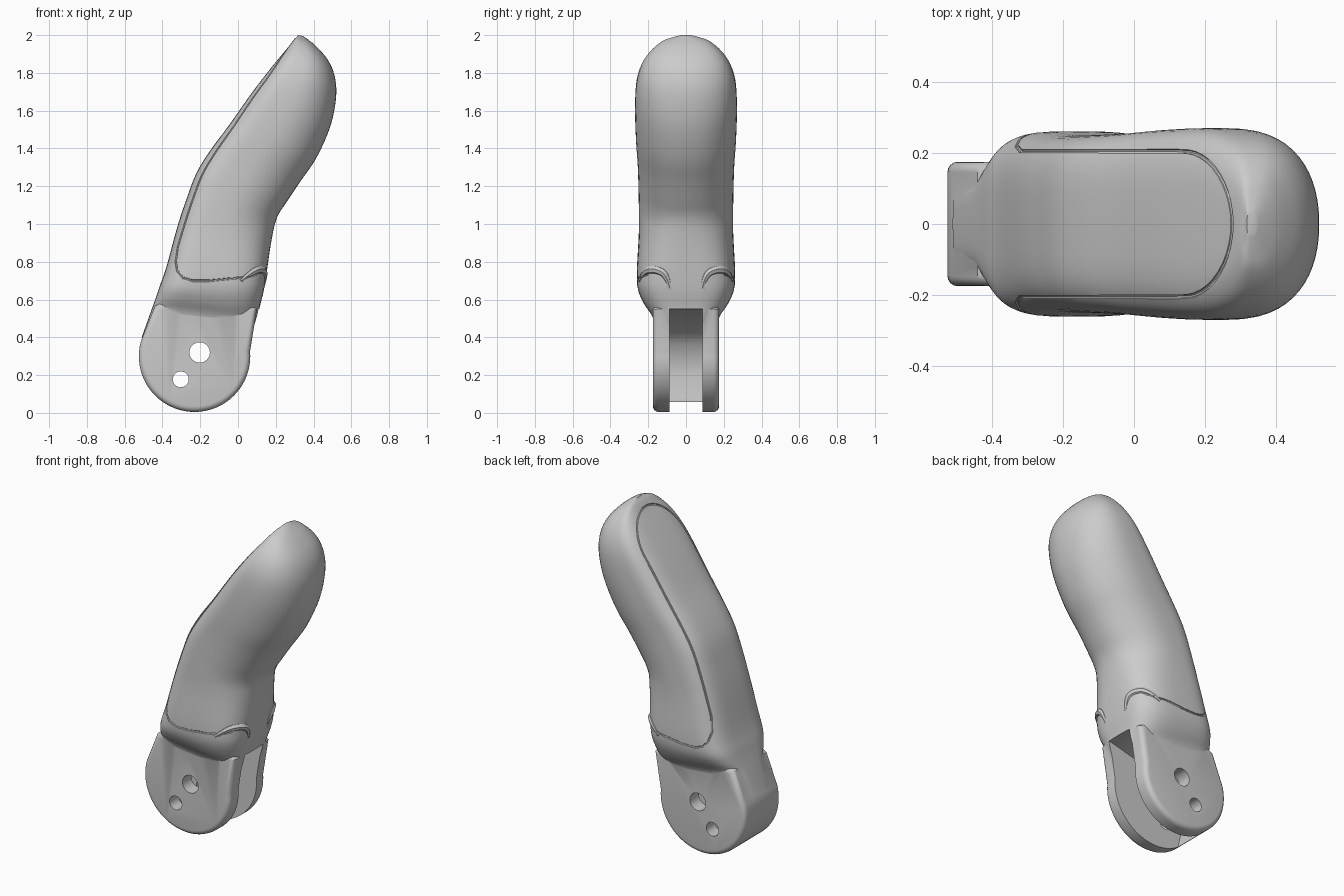
import bpy, bmesh, math
from mathutils import Vector
from mathutils.bvhtree import BVHTree

if "Cube" in bpy.data.objects:
    bpy.data.objects.remove(bpy.data.objects["Cube"])


def mesh_object(name, bm):
    bmesh.ops.recalc_face_normals(bm, faces=bm.faces)
    me = bpy.data.meshes.new(name)
    bm.to_mesh(me)
    bm.free()
    ob = bpy.data.objects.new(name, me)
    bpy.context.collection.objects.link(ob)
    return ob


def plate(name, profile, half, bevel=0):
    """Extrude an (x, z) outline along y, optionally rounding its rims."""
    bm = bmesh.new()
    f = bm.faces.new([bm.verts.new((x, -half, z)) for x, z in profile])
    ext = bmesh.ops.extrude_face_region(bm, geom=[f])["geom"]
    for v in ext:
        if isinstance(v, bmesh.types.BMVert):
            v.co.y = half
    if bevel:
        rim = [e for e in bm.edges if abs(e.verts[0].co.y - e.verts[1].co.y) < 1e-5]
        bmesh.ops.bevel(bm, geom=rim, offset=bevel, segments=4, profile=0.5, affect='EDGES')
    return mesh_object(name, bm)


def arc(cx, cz, r, a0, a1, n):
    return [(cx + r * math.cos(math.radians(a0 + (a1 - a0) * i / n)),
             cz + r * math.sin(math.radians(a0 + (a1 - a0) * i / n))) for i in range(n + 1)]


def tube(name, pts, radius, radii=None, kind='POLY'):
    cu = bpy.data.curves.new(name, 'CURVE')
    cu.dimensions = '3D'
    cu.bevel_depth, cu.bevel_resolution, cu.use_fill_caps = radius, 2, True
    sp = cu.splines.new(kind)
    sp.points.add(len(pts) - 1)
    if kind == 'NURBS':
        sp.use_endpoint_u, sp.order_u = True, 3
    for i, p in enumerate(pts):
        sp.points[i].co = (*p, 1)
        sp.points[i].radius = radii[i] if radii else 1
    ob = bpy.data.objects.new(name, cu)
    bpy.context.collection.objects.link(ob)
    activate(ob)
    bpy.ops.object.convert(target='MESH')
    return bpy.context.object


def activate(ob):
    bpy.ops.object.select_all(action='DESELECT')
    ob.select_set(True)
    bpy.context.view_layer.objects.active = ob


def combine(ob, other, op):
    activate(ob)
    m = ob.modifiers.new(op, 'BOOLEAN')
    m.operation, m.solver, m.object = op, 'EXACT', other
    bpy.ops.object.modifier_apply(modifier=m.name)
    bpy.data.objects.remove(other)


# Handle sections: back x,z, front x,z, half width
SECTIONS = [
    (-.51, .40, .075, .40, .160), (-.46, .54, .10, .48, .176), (-.435, .61, .115, .56, .225),
    (-.415, .67, .135, .64, .255), (-.38, .77, .15, .73, .260), (-.32, .99, .175, .90, .250),
    (-.27, 1.14, .205, 1.03, .250), (-.22, 1.27, .26, 1.12, .252), (-.15, 1.385, .33, 1.225, .256),
    (-.05, 1.52, .415, 1.35, .265), (.07, 1.69, .49, 1.52, .270), (.15, 1.795, .52, 1.68, .262),
    (.21, 1.87, .51, 1.79, .235), (.26, 1.93, .475, 1.87, .190), (.295, 1.975, .42, 1.935, .130),
    (.31, 1.99, .38, 1.97, .080), (.318, 2.0, .345, 1.995, .030)]


def spline(a, b, c, d, t):
    return [0.5 * (2 * q + (r - p) * t + (2 * p - 5 * q + 4 * r - s) * t * t
                   + (3 * q - p - 3 * r + s) * t ** 3) for p, q, r, s in zip(a, b, c, d)]


def power(v, n):
    return math.copysign(abs(v) ** (2 / n), v)


# Lofted handle: flat back, rounded front
bm = bmesh.new()
rings, N, STEPS = [], 56, 4
last = len(SECTIONS) - 1
for k in range(last * STEPS + 1):
    i = min(k // STEPS, last - 1)
    bx, bz, fx, fz, w = spline(SECTIONS[max(i - 1, 0)], SECTIONS[i], SECTIONS[i + 1],
                               SECTIONS[min(i + 2, last)], k / STEPS - i)
    front_n = 2.2 + 1.3 * max(0, min(1, (1.1 - bz) / 0.4))
    ring = []
    for j in range(N):
        a = 2 * math.pi * j / N
        c, s = math.cos(a), math.sin(a)
        n = front_n if c > 0 else 3.8
        u = 0.42 + power(c, n) * (0.58 if c > 0 else 0.42)
        ring.append(bm.verts.new((bx + (fx - bx) * u, w * power(s, n), bz + (fz - bz) * u)))
    rings.append(ring)
for r0, r1 in zip(rings, rings[1:]):
    for j in range(N):
        bm.faces.new((r0[j], r0[(j + 1) % N], r1[(j + 1) % N], r1[j]))
bm.faces.new(rings[0])
bm.faces.new(rings[-1])
bm.normal_update()
surface = BVHTree.FromBMesh(bm)
handle = mesh_object("handle", bm)


def hit(origin, direction):
    return surface.ray_cast(Vector(origin), Vector(direction))[0]


# Seam path between back panel and grip, traced on the handle surface
half = [hit((x, 2, z), (0, -1, 0)) for x, z in
        [(.10, .735), (.05, .72), (-.05, .71), (-.15, .70), (-.24, .70), (-.29, .715),
         (-.32, .75), (-.33, .80)]]
half += [hit((-2, .205, z), (1, 0, 0)) for z in [.88 + .06 * i for i in range(15)]]
half += [hit((-2, y, z), (1, 0, 0)) for y, z in arc(0, 1.745, .205, 5, 90, 10)]
seam_path = half + [Vector((p.x, -p.y, p.z)) for p in reversed(half[:-1])]

# Raised lips above the fork opening
lips = []
for side in (1, -1):
    pts = [hit((2, side * y, z), (-1, 0, 0)) + Vector((-.008, 0, 0)) for y, z in
           [(.245, .70), (.215, .755), (.15, .76), (.10, .73), (.085, .66)]]
    lips.append(tube("lip", pts, .024, (.4, 1, 1, .9, .4), 'NURBS'))

# Fork with round lower end
fork = plate("fork", arc(-.23, .3, .295, 165, 365, 40) + [(.10, .55), (.03, .60), (-.38, .60), (-.44, .565)],
             .175, .03)
combine(handle, fork, 'UNION')
for lip in lips:
    combine(handle, lip, 'UNION')

# Slot leaving a curved back wall, then the two pin holes
slot = plate("slot", [(.4, .56), (.09, .55), (-.30, .45), (-.39, .36), (-.43, .20),
                      (-.40, .08), (-.40, -.1), (.4, -.1)], .088)
combine(handle, slot, 'DIFFERENCE')
for x, z, r in ((-.203, .32, .054), (-.303, .178, .042)):
    combine(handle, plate("pin_hole", arc(x, z, r, 0, 348.75, 31), .5), 'DIFFERENCE')

# Thin seam groove
combine(handle, tube("seam", seam_path, .006), 'DIFFERENCE')

activate(handle)
bpy.ops.object.shade_smooth_by_angle(angle=math.radians(32))
